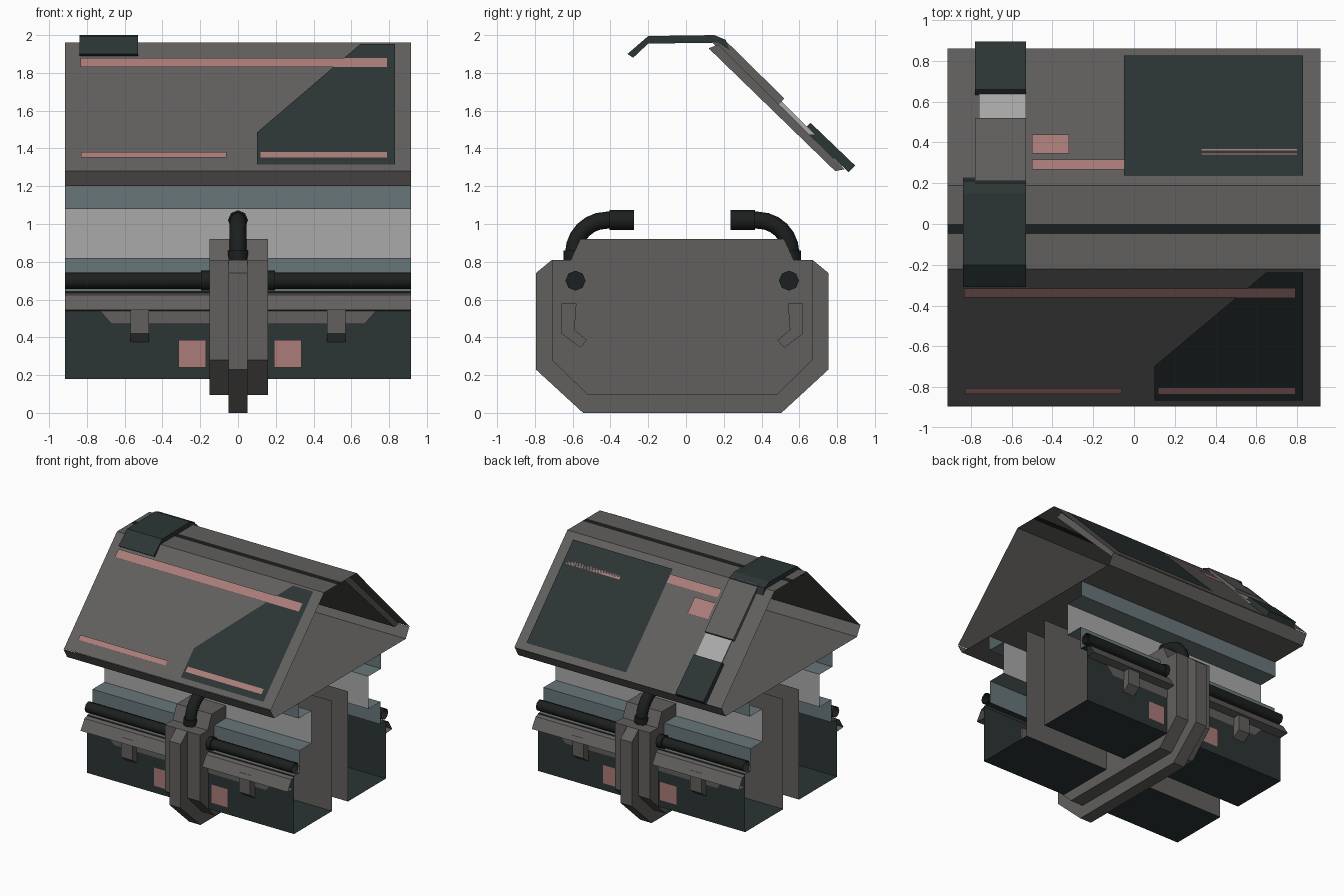
import bpy, bmesh, math
from mathutils import Vector

if "Cube" in bpy.data.objects:
    bpy.data.objects.remove(bpy.data.objects["Cube"])

YC = -0.02      # lower body mirror plane
X = 0.915       # half length


def mat(name, c):
    m = bpy.data.materials.new(name)
    m.diffuse_color = (*c, 1)
    m.use_nodes = True
    m.node_tree.nodes["Principled BSDF"].inputs["Base Color"].default_value = m.diffuse_color
    return m


GREY = mat("warm_grey", (0.12, 0.115, 0.11))
DARK = mat("dark_teal", (0.025, 0.035, 0.035))
BLUE = mat("blue_grey", (0.14, 0.18, 0.19))
PALE = mat("pale_grey", (0.4, 0.4, 0.4))
PINK = mat("dusty_pink", (0.4, 0.2, 0.19))
BLACK = mat("black", (0.012, 0.014, 0.014))


def finish(name, bm, mats):
    me = bpy.data.meshes.new(name)
    bm.to_mesh(me)
    bm.free()
    for m in mats:
        me.materials.append(m)
    ob = bpy.data.objects.new(name, me)
    bpy.context.collection.objects.link(ob)
    return ob


def sheet(name, prof, x0, x1, mats):
    """Open profile in (y, z) swept along x, one material per segment."""
    bm = bmesh.new()
    a = [bm.verts.new((x0, y, z)) for y, z in prof]
    b = [bm.verts.new((x1, y, z)) for y, z in prof]
    slots = list(dict.fromkeys(mats))
    for i in range(len(prof) - 1):
        f = bm.faces.new((a[i], b[i], b[i + 1], a[i + 1]))
        f.material_index = slots.index(mats[i % len(mats)])
    return finish(name, bm, slots)


def prism(name, prof, x0, x1, m):
    """Closed profile in (y, z) extruded along x."""
    bm = bmesh.new()
    f = bm.faces.new([bm.verts.new((x0, y, z)) for y, z in prof])
    r = bmesh.ops.extrude_face_region(bm, geom=[f])
    vs = [v for v in r["geom"] if isinstance(v, bmesh.types.BMVert)]
    bmesh.ops.translate(bm, verts=vs, vec=(x1 - x0, 0, 0))
    bmesh.ops.recalc_face_normals(bm, faces=bm.faces)
    return finish(name, bm, [m])


def poly(name, pts, m):
    bm = bmesh.new()
    bm.faces.new([bm.verts.new(p) for p in pts])
    return finish(name, bm, [m])


def tube(name, pts, r, m, cap=False):
    cu = bpy.data.curves.new(name, "CURVE")
    cu.dimensions = "3D"
    cu.bevel_depth, cu.bevel_resolution, cu.use_fill_caps = r, 2, cap
    sp = cu.splines.new("POLY")
    sp.points.add(len(pts) - 1)
    for p, c in zip(sp.points, pts):
        p.co = (*c, 1)
    cu.materials.append(m)
    ob = bpy.data.objects.new(name, cu)
    bpy.context.collection.objects.link(ob)


def side(s, prof):
    return [(YC + s * y, z) for y, z in prof]


for s, tag in ((-1, "front"), (1, "rear")):
    # stepped open-ended wall shell
    sheet(tag + "_shell", side(s, [(.875, 1.28), (.83, 1.2), (.52, 1.2), (.52, 1.08), (.36, 1.08),
          (.36, .82), (.51, .82), (.51, .64), (.58, .64), (.58, .18), (.1, .18), (.1, 1.06)]), -X, X,
          [GREY, GREY, BLUE, BLUE, PALE, BLUE, BLUE, DARK, DARK, DARK, GREY])
    # sloped rail, trim strip and long pipe
    sheet(tag + "_rail", side(s, [(.55, .645), (.61, .625), (.66, .545), (.58, .54)]), -X, X, [GREY])
    y = YC + s * .588
    poly(tag + "_trim", [(-.74, y, .55), (-.67, y, .47), (.67, y, .47), (.74, y, .55)], GREY)
    yp = YC + s * .565
    tube(tag + "_pipe", [(-X, yp, .7), (X, yp, .7)], .043, BLACK)
    for t in (-1, 1):
        tube(tag + "_collar", [(t * .14, yp, .7), (t * .195, yp, .7)], .053, BLACK, True)
        # hooked latch and pink tag
        prism(tag + "_latch", side(s, [(.64, .58), (.56, .58), (.57, .44), (.505, .385), (.54, .345),
              (.64, .42)]), t * .52 - .05, t * .52 + .05, GREY)
        xs = (.19, .335) if t > 0 else (-.315, -.17)
        poly(tag + "_tag", [(xs[0], y, .24), (xs[1], y, .24), (xs[1], y, .385), (xs[0], y, .385)], PINK)
    # bent pipe on top of the rib
    arc = [(.4 + .175 * math.cos(a), .845 + .175 * math.sin(a))
           for a in (i * math.pi / 12 for i in range(7))]
    tube(tag + "_elbow", [(0, YC + s * u, v) for u, v in [(.575, .8)] + arc + [(.3, 1.02)]], .045, BLACK)
    tube(tag + "_elbow_base", [(0, YC + s * .575, .78), (0, YC + s * .575, .86)], .054, BLACK, True)
    tube(tag + "_elbow_tip", [(0, YC + s * .385, 1.02), (0, YC + s * .255, 1.02)], .053, BLACK, True)

# central rib: wide body plus narrow outer blade
half = [(.5, .095), (.69, .28), (.69, .81), (.59, .81), (.54, .92)]
prism("rib_body", side(1, half) + side(-1, half[::-1]), -.15, .16, GREY)
half = [(.525, 0), (.775, .23), (.775, .74), (.69, .81), (.6, .81)]
prism("rib_blade", side(1, half) + side(-1, half[::-1]), -.05, .05, GREY)

# gabled roof with flat ridge, and loft floor
FY, RY, RZ, EZ = -.22, .19, 1.962, 1.28
sheet("roof", [(-.89, EZ), (FY, RZ), (-.05, RZ), (0, RZ), (RY, RZ), (.86, EZ)], -X, X,
      [GREY, GREY, BLACK, GREY, GREY])
sheet("loft_floor", [(-.54, 1.2), (.5, 1.2)], -X, X, [GREY])


def on_roof(name, pts, s, m, lift=.006):
    """Flat patch on the front (s=-1) or rear (s=1) slope, given as (x, z)."""
    out = []
    for x, z in pts:
        t = (RZ - z) / (RZ - EZ)
        y = FY - .67 * t if s < 0 else RY + .67 * t
        out.append((x, y + s * lift * .7, z + lift * .7))
    return poly(name, out, m)


def strip(name, x0, x1, z0, z1, s, m, lift=.01):
    on_roof(name, [(x0, z0), (x1, z0), (x1, z1), (x0, z1)], s, m, lift)


on_roof("front_dark_panel", [(.1, 1.31), (.83, 1.31), (.83, 1.95), (.65, 1.95), (.1, 1.48)], -1, DARK)
strip("front_upper_stripe", -.835, .79, 1.825, 1.872, -1, PINK)
strip("front_lower_stripe_left", -.83, -.06, 1.345, 1.375, -1, PINK)
strip("front_lower_stripe_right", .12, .79, 1.345, 1.375, -1, PINK)
strip("rear_dark_panel", -.05, .83, 1.32, 1.92, 1, DARK)
strip("rear_upper_stripe", -.5, .79, 1.84, 1.89, 1, PINK)
strip("rear_short_stripe", .33, .8, 1.785, 1.815, 1, PINK)
strip("rear_lower_stripe", -.03, .82, 1.335, 1.365, 1, PINK)
strip("rear_patch", -.5, -.32, 1.715, 1.81, 1, PINK)

# strap over the left end of the roof
prism("strap_cap", [(-.31, 1.9), (-.2, 1.995), (.15, 2.0), (.21, 1.975), (.23, 1.92), (.17, 1.96),
      (-.2, 1.955), (-.28, 1.88)], -.84, -.53, DARK)
prism("strap_upper", [(.2, 1.98), (.52, 1.665), (.49, 1.63), (.14, 1.96)], -.78, -.53, GREY)
prism("strap_middle", [(.48, 1.675), (.68, 1.475), (.63, 1.47), (.46, 1.64)], -.76, -.53, PALE)
prism("strap_foot", [(.66, 1.535), (.895, 1.31), (.86, 1.275), (.62, 1.5)], -.78, -.53, DARK)
# backing slab under the rear slope
prism("rear_backing", [(.17, 1.95), (.84, 1.29), (.79, 1.28), (.12, 1.93)], -.83, .83, GREY)
